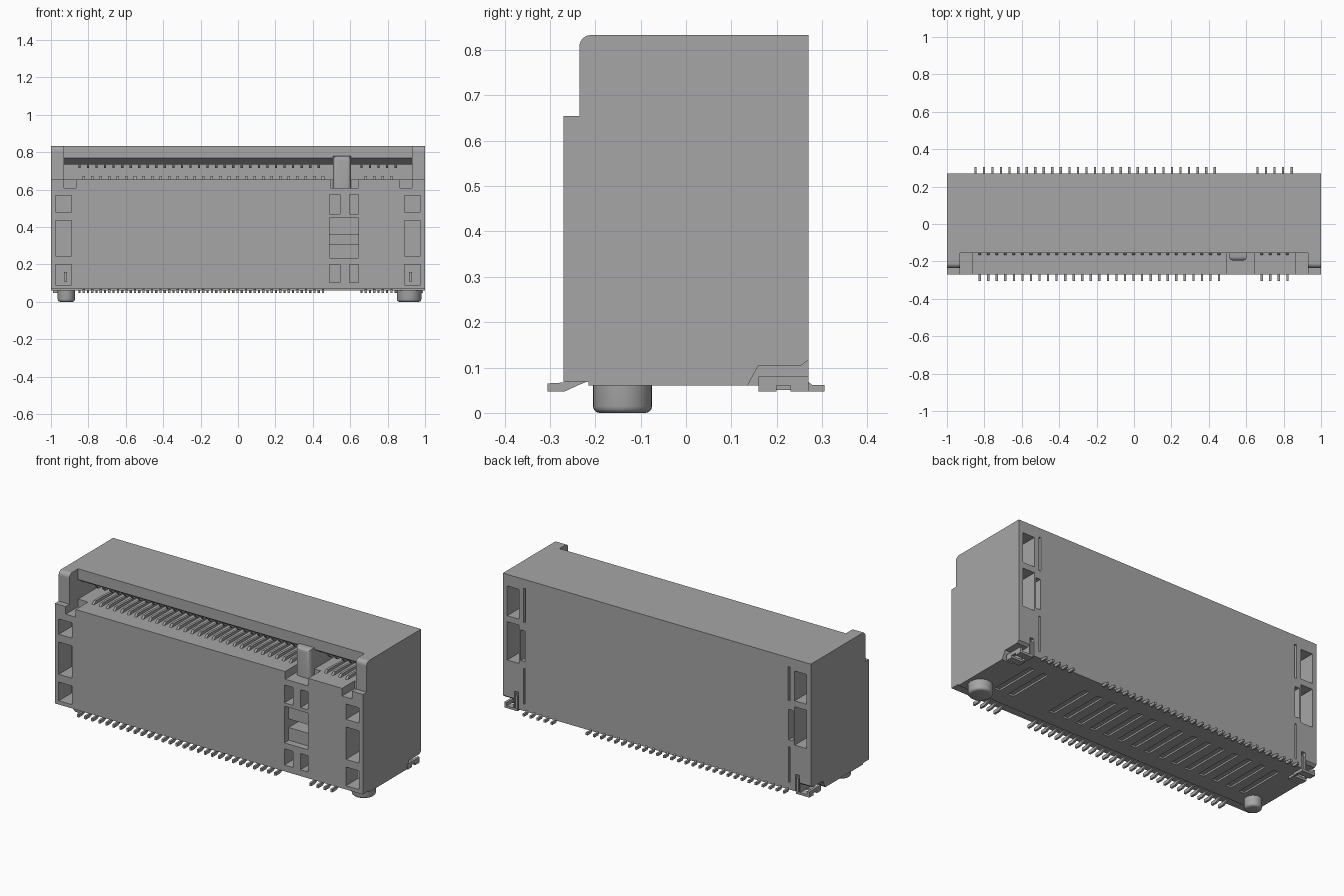
import bpy, bmesh, math
from mathutils import Matrix

if "Cube" in bpy.data.objects:
    bpy.data.objects.remove(bpy.data.objects["Cube"], do_unlink=True)

grey = bpy.data.materials.new("mid_grey")
grey.use_nodes = True
grey.diffuse_color = (0.38, 0.38, 0.385, 1)
grey.node_tree.nodes["Principled BSDF"].inputs["Base Color"].default_value = grey.diffuse_color


def prism(bm, pts, x0, x1):
    """Extrude a (y, z) outline along x."""
    a = [bm.verts.new((x0, y, z)) for y, z in pts]
    b = [bm.verts.new((x1, y, z)) for y, z in pts]
    bm.faces.new(a)
    bm.faces.new(b[::-1])
    for i in range(len(pts)):
        j = (i + 1) % len(pts)
        bm.faces.new((a[j], a[i], b[i], b[j]))


def box(bm, x0, x1, y0, y1, z0, z1):
    prism(bm, [(y0, z0), (y1, z0), (y1, z1), (y0, z1)], x0, x1)


def both(bm, x0, x1, *rest):
    """A box and its mirror image across x."""
    box(bm, x0, x1, *rest)
    box(bm, -x1, -x0, *rest)


def finish(name, bm, smooth=False):
    bmesh.ops.recalc_face_normals(bm, faces=bm.faces[:])
    me = bpy.data.meshes.new(name)
    bm.to_mesh(me)
    bm.free()
    me.materials.append(grey)
    ob = bpy.data.objects.new(name, me)
    bpy.context.collection.objects.link(ob)
    bpy.ops.object.select_all(action='DESELECT')
    ob.select_set(True)
    bpy.context.view_layer.objects.active = ob
    if smooth:
        bpy.ops.object.shade_smooth_by_angle(angle=math.radians(35))
    return ob


def cut(ob, bm):
    cutter = finish("cutter", bm)
    cutter.hide_render = True
    mod = ob.modifiers.new("cut", 'BOOLEAN')
    mod.operation, mod.solver, mod.object = 'DIFFERENCE', 'EXACT', cutter
    mod.use_self = True
    bpy.context.view_layer.objects.active = ob
    bpy.ops.object.modifier_apply(modifier=mod.name)
    bpy.data.objects.remove(cutter, do_unlink=True)


# Contact rows: long and short groups, the two rows staggered by half a pitch
PITCH = 0.0457
back_row = [-0.848 + PITCH * i for i in range(29)] + [0.66 + PITCH * i for i in range(5)]
front_row = [-0.825 + PITCH * i for i in range(29)] + [0.683 + PITCH * i for i in range(4)]

# Housing from its side outline, with a rounded top front edge
arc = [(-0.21 - 0.025 * math.sin(t), 0.808 + 0.025 * math.cos(t))
       for t in [math.pi / 2 * k / 6 for k in range(7)]]
outline = [(0.27, 0.06), (0.27, 0.833)] + arc + [
    (-0.235, 0.655), (-0.27, 0.655), (-0.27, 0.068), (-0.215, 0.068), (-0.215, 0.06)]
bm = bmesh.new()
prism(bm, outline, -1, 1)
housing = finish("housing", bm)

# Card slot with lead-in under the upper lip
bm = bmesh.new()
prism(bm, [(-0.4, 0.655), (0.1, 0.655), (0.1, 0.735), (-0.1, 0.735),
           (-0.155, 0.77), (-0.155, 0.9), (-0.4, 0.9)], -0.93, 0.93)
cut(housing, bm)

# Notches at the slot ends and around the key, and corner recesses for the tabs
bm = bmesh.new()
both(bm, 0.865, 0.93, -0.4, -0.155, 0.61, 0.7)
box(bm, 0.495, 0.645, -0.4, -0.155, 0.61, 0.7)
tab_recess = [(0.13, 0.05), (0.16, 0.105), (0.255, 0.105), (0.3, 0.14), (0.3, 0.05)]
prism(bm, tab_recess, 0.93, 1.1)
prism(bm, tab_recess, -1.1, -0.93)
cut(housing, bm)

# Pockets in the front
bm = bmesh.new()
for z0, z1 in [(0.48, 0.57), (0.245, 0.435), (0.09, 0.2)]:
    both(bm, 0.89, 0.975, -0.4, -0.15, z0, z1)
for x0, x1 in [(0.49, 0.545), (0.595, 0.645)]:
    for z0, z1 in [(0.47, 0.575), (0.105, 0.2)]:
        box(bm, x0, x1, -0.4, -0.17, z0, z1)
box(bm, 0.49, 0.645, -0.4, -0.23, 0.235, 0.45)
cut(housing, bm)

# Pockets and narrow slits in the back
bm = bmesh.new()
box(bm, 0.49, 0.645, -0.4, -0.13, 0.31, 0.36)
for z0, z1 in [(0.59, 0.765), (0.33, 0.555)]:
    both(bm, 0.895, 0.972, 0.15, 0.4, z0, z1)
both(bm, 0.852, 0.866, 0.18, 0.4, 0.58, 0.78)
both(bm, 0.855, 0.885, 0.22, 0.4, 0.35, 0.53)
both(bm, 0.855, 0.866, 0.22, 0.4, 0.1, 0.31)
both(bm, 0.9, 0.925, 0.2, 0.4, 0.03, 0.16)
# Shallow grooves across the underside
for x in front_row[::2]:
    box(bm, x - 0.018, x + 0.018, -0.12, 0.16, 0.03, 0.07)
cut(housing, bm)

# Key post with rounded front and top
bm = bmesh.new()
box(bm, 0.508, 0.604, -0.195, 0.1, 0.605, 0.78)
edges = [e for e in bm.edges if all(v.co.y < -0.19 for v in e.verts)
         and any(v.co.z > 0.7 for v in e.verts)]
bmesh.ops.bevel(bm, geom=edges, offset=0.022, segments=4, profile=0.5, affect='EDGES')
finish("key_post", bm, True)

# Solder leads on both sides
bm = bmesh.new()
lead = [(0.305, 0.047), (0.305, 0.062), (0.278, 0.062), (0.262, 0.075),
        (0.2, 0.075), (0.2, 0.06), (0.262, 0.06), (0.27, 0.047)]
for x in back_row:
    prism(bm, lead, x - 0.006, x + 0.006)
front_lead = [(-0.305, 0.047), (-0.305, 0.065), (-0.215, 0.07), (-0.24, 0.06), (-0.268, 0.047)]
for x in front_row:
    prism(bm, front_lead, x - 0.006, x + 0.006)
finish("solder_leads", bm)

# Spring contacts on the slot floor and ceiling
bm = bmesh.new()
for x in front_row:
    prism(bm, [(-0.17, 0.65), (-0.15, 0.672), (-0.1, 0.672), (0.1, 0.66), (0.1, 0.65)],
          x - 0.007, x + 0.007)
for x in back_row:
    prism(bm, [(-0.11, 0.738), (-0.09, 0.715), (-0.05, 0.715), (0.1, 0.73), (0.1, 0.738)],
          x - 0.006, x + 0.006)
finish("slot_contacts", bm)

# Locating pegs, one larger than the other
for name, x, r in [("large_peg", 0.915, 0.065), ("small_peg", -0.918, 0.046)]:
    bm = bmesh.new()
    bmesh.ops.create_cone(bm, cap_ends=True, segments=32, radius1=r, radius2=r, depth=0.08,
                          matrix=Matrix.Translation((x, -0.14, 0.04)))
    rim = [e for e in bm.edges if all(v.co.z < 0.01 for v in e.verts)]
    bmesh.ops.bevel(bm, geom=rim, offset=0.014, segments=3, profile=0.5, affect='EDGES')
    finish(name, bm, True)

# Bent metal hold-down tabs at the back corners
bm = bmesh.new()
foot = [(0.16, 0.047), (0.2, 0.047), (0.2, 0.06), (0.23, 0.06), (0.23, 0.047),
        (0.27, 0.047), (0.27, 0.08), (0.16, 0.08)]
for s in (-1, 1):
    prism(bm, foot, s * 0.975, s * 0.99)
both(bm, 0.905, 0.98, 0.16, 0.2, 0.047, 0.06)
both(bm, 0.905, 0.98, 0.23, 0.27, 0.047, 0.06)
both(bm, 0.905, 0.918, 0.16, 0.268, 0.05, 0.14)
both(bm, 0.913, 0.93, -0.2, -0.14, 0.11, 0.16)
finish("hold_down_tabs", bm)
